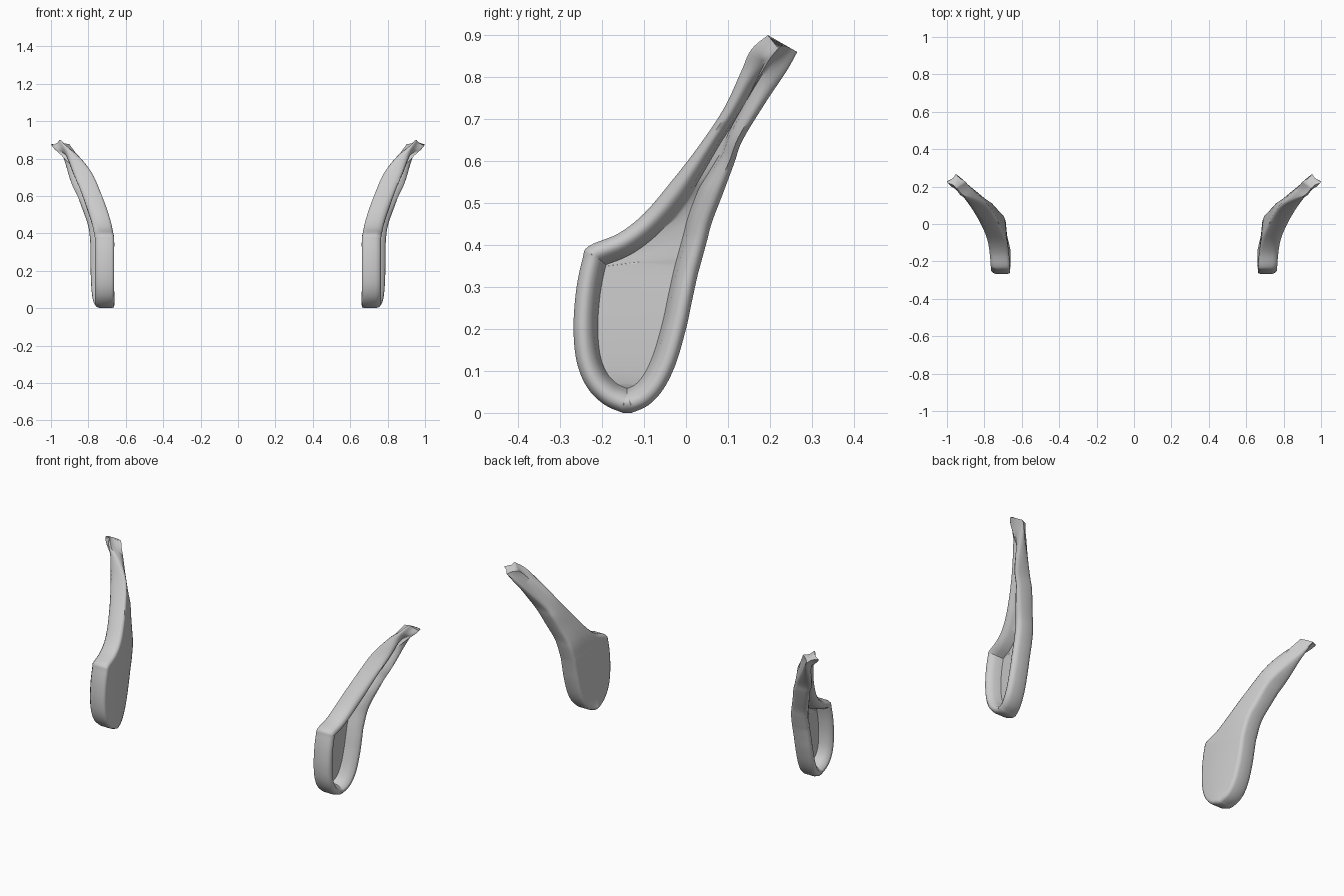
import bpy, bmesh
from mathutils import Vector

if "Cube" in bpy.data.objects:
    bpy.data.objects.remove(bpy.data.objects["Cube"])

# Stations up the part: front edge y, z, back edge y, z, inner wall x
STATIONS = [
    (-.150, .000, -.130, .000, .660), (-.195, .020, -.090, .018, .660),
    (-.235, .060, -.055, .055, .660), (-.260, .120, -.025, .115, .660),
    (-.268, .200, .000, .200, .660), (-.262, .290, .015, .270, .660),
    (-.247, .365, .027, .325, .660), (-.232, .397, .035, .355, .662),
    (-.160, .428, .050, .410, .668), (-.100, .475, .062, .455, .678),
    (-.040, .545, .087, .520, .700), (.030, .635, .115, .595, .735),
    (.090, .725, .135, .650, .775), (.130, .810, .190, .740, .825),
    (.155, .865, .240, .815, .870), (.195, .900, .265, .860, .900)]

# Rim section: inset from outline, height off the inner wall
RIM = [(.018, 0), (.005, .004), (0, .018), (0, .075), (.006, .093),
       (.018, .103), (.034, .099), (.05, .07), (.058, .03)]
# Pinched, four-winged section at the tip: inset as share of width, height
TIP = [(.3, .03), (.1, .046), (0, .05), (0, .054), (.05, .056),
       (.15, .06), (.25, .065), (.38, .08), (.46, .095)]


def smooth_rows(rows, steps):
    """Catmull-Rom interpolation of the station table."""
    out = []
    for i in range(len(rows) - 1):
        p0, p1 = rows[max(i - 1, 0)], rows[i]
        p2, p3 = rows[i + 1], rows[min(i + 2, len(rows) - 1)]
        for j in range(steps):
            t = j / steps
            out.append(tuple(
                b + .5 * t * (c - a + t * (2*a - 5*b + 4*c - d + t * (3*(b - c) + d - a)))
                for a, b, c, d in zip(p0, p1, p2, p3)))
    return out + [rows[-1]]


def mix(a, b, t):
    return a + (b - a) * t


def ramp(v, lo, hi):
    t = min(max((v - lo) / (hi - lo), 0), 1)
    return t * t * (3 - 2 * t)


rows = smooth_rows(STATIONS, 5)
front = [Vector((r[0], r[1])) for r in rows]
back = [Vector((r[2], r[3])) for r in rows]


def inward(chain, other, i, side):
    before = chain[i - 1] if i else other[0]
    t = (chain[min(i + 1, len(chain) - 1)] - before).normalized()
    return Vector((t.y, -t.x)) * side


# Dished shell with rolled rim, lofted station by station
bm = bmesh.new()
rings = []
for i, r in enumerate(rows):
    f, b = front[i], back[i]
    zm = (f.y + b.y) / 2
    s = ramp(zm, .66, .9)
    slope = mix(.1, .27, ramp(zm, .36, .58)) * (1 - s)
    width = (b - f).length
    limit = max(width, .2) if zm < .15 else width

    def put(p, h):
        return bm.verts.new((r[4] + slope * (p.x - f.x) + h, p.x, p.y))

    def side_verts(chain, other, side):
        n = inward(chain, other, i, side)
        res = []
        for (o, h), (to, th) in zip(RIM, TIP):
            scale = min(1, .44 * limit / RIM[-1][0])
            res.append(put(chain[i] + n * mix(o * scale, to * width, s), mix(h, th, s)))
        return res

    fs = side_verts(front, back, 1)
    bs = side_verts(back, front, -1)
    wall_mid = bm.verts.new((fs[0].co + bs[0].co) / 2)
    wall_mid.co.x = mix(wall_mid.co.x, r[4], s)
    floor_mid = bm.verts.new((fs[-1].co + bs[-1].co) / 2)
    floor_mid.co.x = mix(floor_mid.co.x, r[4] + .1, s)
    rings.append([wall_mid] + fs + [floor_mid] + bs[::-1])

for a, b in zip(rings, rings[1:]):
    n = len(a)
    for k in range(n):
        bm.faces.new((a[k], a[(k + 1) % n], b[(k + 1) % n], b[k]))

# Close the rounded bottom and the tip
low, n = rings[0], len(rings[0])
for k in range(1, len(RIM)):
    bm.faces.new((low[k], low[n - k], low[n - k - 1], low[k + 1]))
bm.faces.new((low[0], low[n - 1], low[1]))
bm.faces.new((low[len(RIM)], low[len(RIM) + 2], low[len(RIM) + 1]))
bm.faces.new(rings[-1])
bmesh.ops.recalc_face_normals(bm, faces=bm.faces)

mesh = bpy.data.meshes.new("side_shells")
bm.to_mesh(mesh)
bm.free()
shells = bpy.data.objects.new("side_shells", mesh)
bpy.context.collection.objects.link(shells)
bpy.context.view_layer.objects.active = shells
shells.select_set(True)
bpy.ops.object.shade_smooth_by_angle(angle=1.1)

# Matching shell on the other side
mirror = shells.modifiers.new("mirror", 'MIRROR')
mirror.use_axis = (True, False, False)
